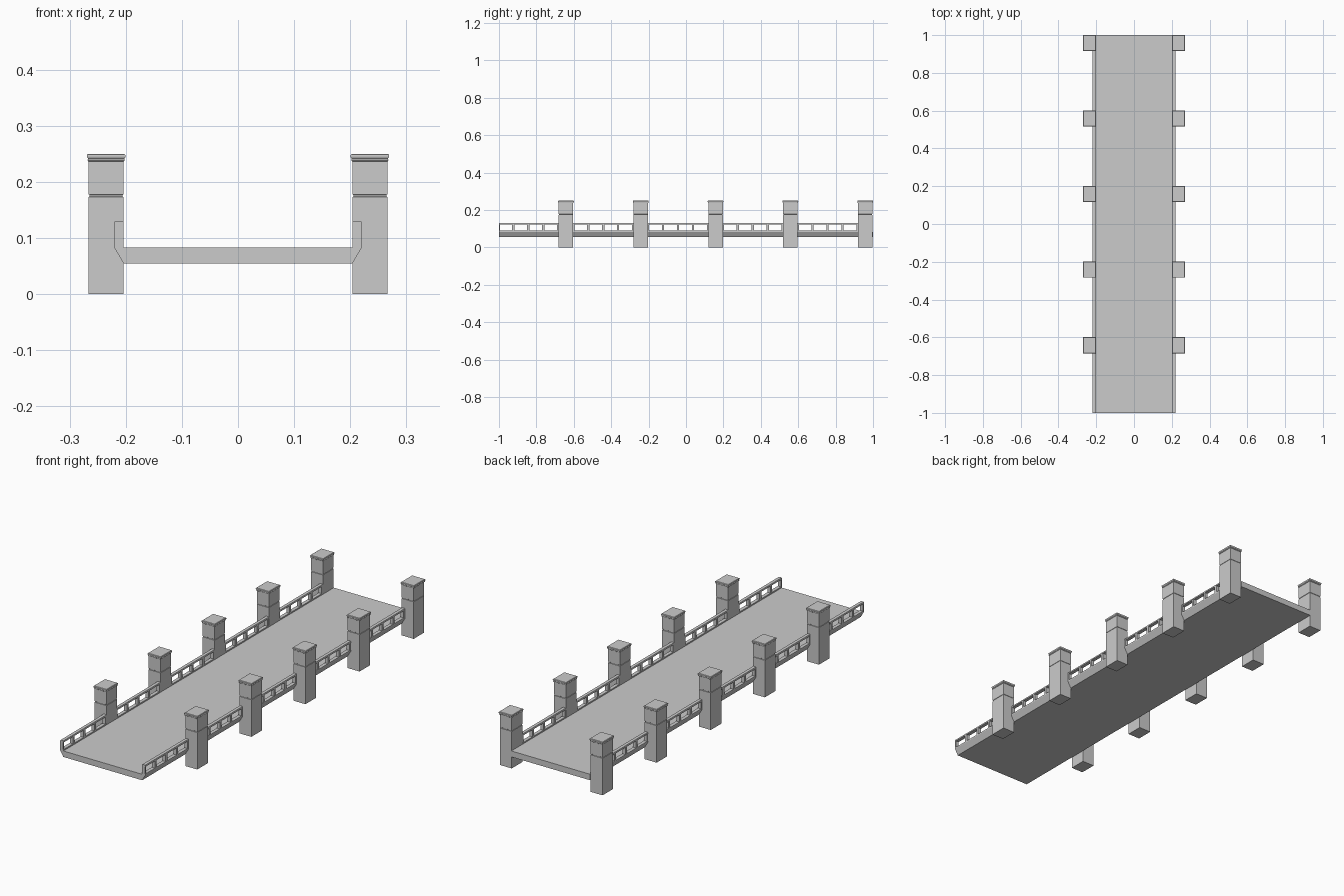
import bpy, bmesh

if "Cube" in bpy.data.objects:
    bpy.data.objects.remove(bpy.data.objects["Cube"])


def finish(name, bm, angle=None):
    bmesh.ops.recalc_face_normals(bm, faces=bm.faces)
    me = bpy.data.meshes.new(name)
    bm.to_mesh(me)
    bm.free()
    ob = bpy.data.objects.new(name, me)
    bpy.context.collection.objects.link(ob)
    if angle:
        bpy.context.view_layer.objects.active = ob
        ob.select_set(True)
        bpy.ops.object.shade_smooth_by_angle(angle=angle)
        ob.select_set(False)
    return ob


def box(name, x0, x1, y0, y1, z0, z1):
    bm = bmesh.new()
    bmesh.ops.create_cube(bm, size=1)
    for v in bm.verts:
        v.co = ((x0 + x1) / 2 + v.co.x * (x1 - x0),
                (y0 + y1) / 2 + v.co.y * (y1 - y0),
                (z0 + z1) / 2 + v.co.z * (z1 - z0))
    return finish(name, bm)


def extrude_y(name, profile, y0, y1, side):
    bm = bmesh.new()
    f = bm.faces.new([bm.verts.new((x * side, y0, z)) for x, z in profile])
    r = bmesh.ops.extrude_face_region(bm, geom=[f])
    bmesh.ops.translate(bm, vec=(0, y1 - y0, 0),
                        verts=[g for g in r["geom"] if isinstance(g, bmesh.types.BMVert)])
    return finish(name, bm, 0.5)


def pillar(name, cx, cy, rings):
    bm = bmesh.new()
    loops = []
    for off, z in rings:
        hx, hy = 0.031 + off, 0.039 + off
        loops.append([bm.verts.new((cx + sx * hx, cy + sy * hy, z))
                      for sx, sy in ((-1, -1), (1, -1), (1, 1), (-1, 1))])
    for a, b in zip(loops, loops[1:]):
        for i in range(4):
            j = (i + 1) % 4
            bm.faces.new((a[i], a[j], b[j], b[i]))
    bm.faces.new(loops[0])
    bm.faces.new(loops[-1])
    return finish(name, bm, 0.6)


# Road deck
box("deck", -0.204, 0.204, -1, 1, 0.055, 0.083)

# Pillar outline: (offset from shaft face, height) with groove and rounded cap
RINGS = [(0, 0), (0, 0.173), (-0.0015, 0.174), (-0.0015, 0.177), (0, 0.178),
         (0, 0.236), (0.0015, 0.237), (0.0022, 0.239), (0.0015, 0.241),
         (0.0015, 0.242), (0.003, 0.2435), (0.0035, 0.246),
         (0.003, 0.2485), (0.001, 0.25)]
# Rail cross-sections: sloped kerb and rounded handrail
KERB = [(0.204, 0.055), (0.2205, 0.083), (0.2205, 0.089), (0.204, 0.089)]
HAND = [(0.204, 0.122), (0.2205, 0.122), (0.2205, 0.127), (0.2195, 0.1295),
        (0.217, 0.1305), (0.2075, 0.1305), (0.205, 0.1295), (0.204, 0.127)]

for side, label in ((-1, "left"), (1, "right")):
    extrude_y(f"kerb_{label}", KERB, -1, 0.995, side)
    extrude_y(f"handrail_{label}", HAND, -1, 0.995, side)
    # Balusters between kerb and handrail, with a thin post at the open end
    xs = sorted((side * 0.2045, side * 0.220))
    box(f"end_post_{label}", *xs, -1, -0.994, 0.088, 0.123)
    for k in range(24):
        y = -0.923 + 0.08 * k
        box(f"baluster_{label}", *xs, y - 0.006, y + 0.006, 0.088, 0.123)
    # Pillars
    for k in range(5):
        pillar(f"pillar_{label}", side * 0.235, -0.642 + 0.4 * k, RINGS)
